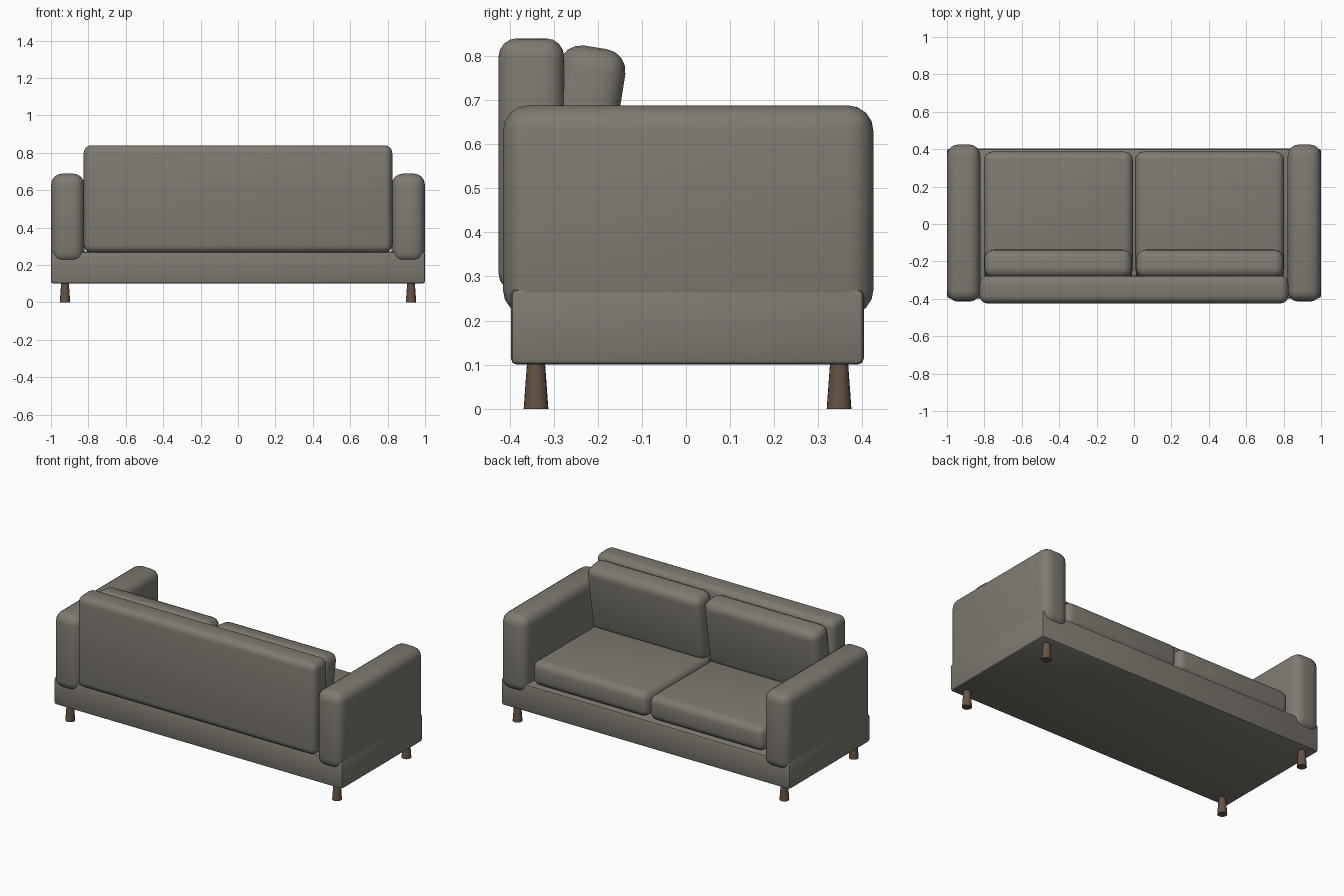
import bpy
import math
from mathutils import Vector

if "Cube" in bpy.data.objects:
    bpy.data.objects.remove(bpy.data.objects["Cube"], do_unlink=True)


def make_material(name, rgb):
    mat = bpy.data.materials.new(name)
    mat.use_nodes = True
    colour = (*rgb, 1.0)
    mat.diffuse_color = colour
    node = next(n for n in mat.node_tree.nodes if n.type == "BSDF_PRINCIPLED")
    node.inputs["Base Color"].default_value = colour
    node.inputs["Roughness"].default_value = 0.8
    return mat


fabric = make_material("warm grey fabric", (0.21, 0.195, 0.167))
wood = make_material("dark brown wood", (0.13, 0.085, 0.058))


def padded_box(name, low, high, radius, segments=4, tilt=0.0):
    """Rounded upholstery block spanning two corners, tilted about its own middle."""
    low, high = Vector(low), Vector(high)
    bpy.ops.mesh.primitive_cube_add(size=1, location=(low + high) / 2)
    obj = bpy.context.object
    obj.name = name
    obj.scale = high - low
    bpy.ops.object.transform_apply(location=False, rotation=False, scale=True)
    obj.rotation_euler.x = tilt
    bevel = obj.modifiers.new("rounded edges", "BEVEL")
    bevel.width = radius
    bevel.segments = segments
    bpy.ops.object.modifier_apply(modifier=bevel.name)
    obj.data.materials.append(fabric)
    bpy.ops.object.shade_smooth_by_angle(angle=math.radians(40))
    return obj


# Base frame and backrest
padded_box("base_frame", (-1, -0.397, 0.10), (1, 0.403, 0.272), 0.014, 2)
padded_box("backrest", (-0.825, -0.425, 0.265), (0.825, -0.276, 0.84), 0.042)

for side, label in ((1, "left"), (-1, "right")):
    def span(inner, outer):
        return sorted((side * inner, side * outer))

    # Armrest, overlapping the base frame
    x0, x1 = span(0.822, 0.999)
    padded_box(f"{label}_armrest", (x0, -0.415, 0.212), (x1, 0.425, 0.688), 0.058)

    # Seat cushion
    x0, x1 = span(0.006, 0.803)
    padded_box(f"{label}_seat_cushion", (x0, -0.28, 0.268), (x1, 0.387, 0.422), 0.045)

    # Back cushion, its top leaning forward
    x0, x1 = span(0.012, 0.8)
    padded_box(f"{label}_back_cushion", (x0, -0.314, 0.398), (x1, -0.162, 0.822),
               0.05, tilt=math.radians(-9))

    # Tapered feet
    for y, end in ((-0.34, "front"), (0.347, "back")):
        bpy.ops.mesh.primitive_cone_add(vertices=20, radius1=0.028, radius2=0.02,
                                        depth=0.11, location=(side * 0.925, y, 0.055))
        leg = bpy.context.object
        leg.name = f"{label}_{end}_leg"
        leg.data.materials.append(wood)
        bpy.ops.object.shade_smooth_by_angle(angle=math.radians(40))
